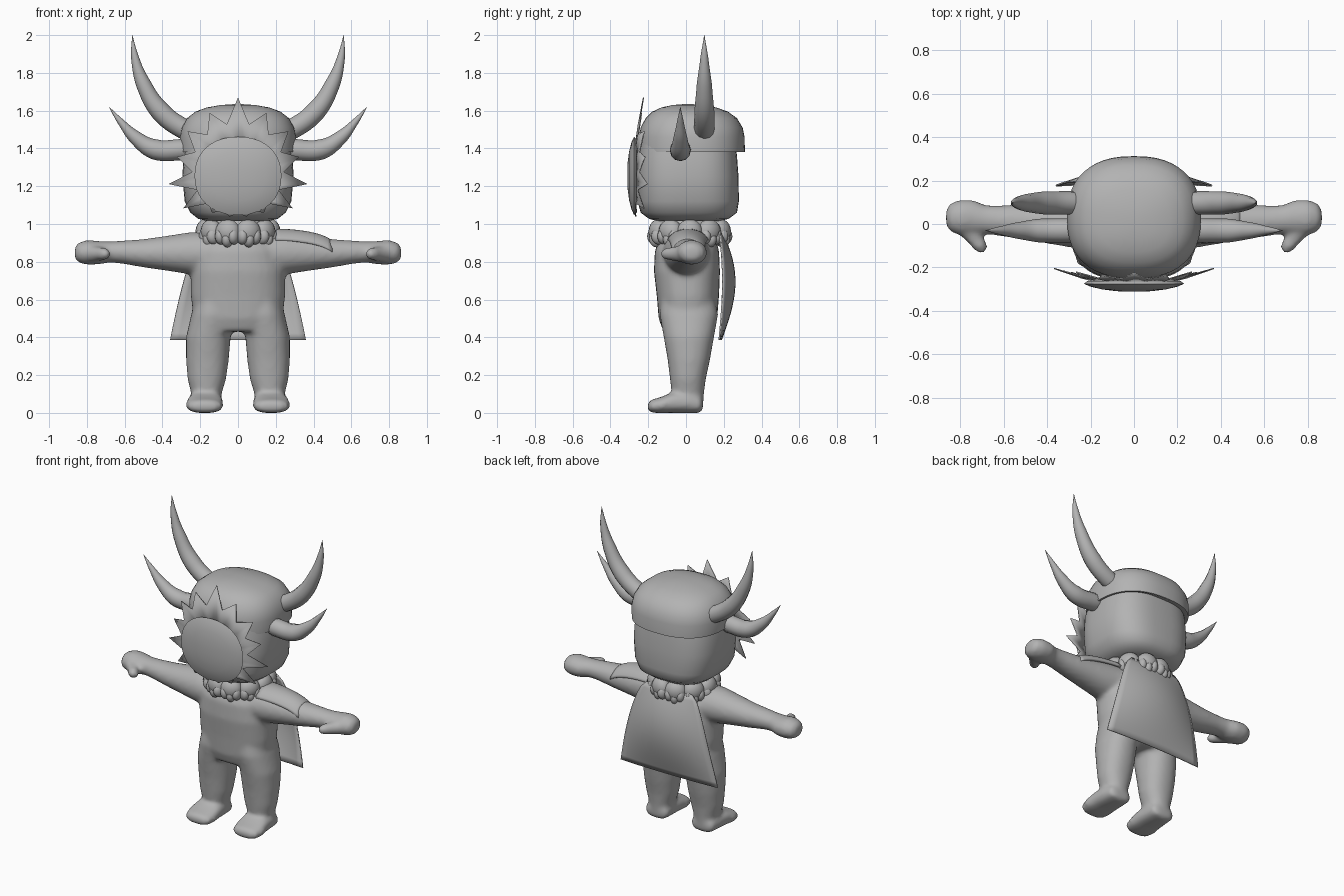
import bpy, bmesh, math
from mathutils import Vector, Matrix

if "Cube" in bpy.data.objects:
    bpy.data.objects.remove(bpy.data.objects["Cube"])

grey = bpy.data.materials.new("plain_grey")
grey.use_nodes = True
grey.diffuse_color = (0.45, 0.45, 0.45, 1)
grey.node_tree.nodes["Principled BSDF"].inputs["Base Color"].default_value = (0.45, 0.45, 0.45, 1)


def finish(bm, name, angle=40):
    """Turn a bmesh into a smooth-shaded object."""
    bmesh.ops.recalc_face_normals(bm, faces=bm.faces)
    mesh = bpy.data.meshes.new(name)
    bm.to_mesh(mesh)
    bm.free()
    obj = bpy.data.objects.new(name, mesh)
    bpy.context.collection.objects.link(obj)
    mesh.materials.append(grey)
    shade(obj, angle)
    return obj


def shade(obj, angle):
    bpy.ops.object.select_all(action='DESELECT')
    obj.select_set(True)
    bpy.context.view_layer.objects.active = obj
    bpy.ops.object.shade_smooth_by_angle(angle=math.radians(angle))


def loft(bm, rings, axis='z', n=32, power=2.0, flip=1):
    """Rings are (position, centre u, centre v, radius u, radius v) along an axis."""
    loops = []
    for p, u, v, ru, rv in rings:
        loop = []
        for i in range(n):
            a = math.tau * i / n
            c, s = math.cos(a), math.sin(a)
            cu = u + ru * math.copysign(abs(c) ** (2 / power), c)
            cv = v + rv * math.copysign(abs(s) ** (2 / power), s)
            x, y, z = {'z': (cu, cv, p), 'x': (p, cu, cv), 'y': (cu, p, cv)}[axis]
            loop.append(bm.verts.new((x * flip, y, z)))
        loops.append(loop)
    for a, b in zip(loops, loops[1:]):
        for i in range(n):
            j = (i + 1) % n
            bm.faces.new((a[i], a[j], b[j], b[i]))
    bm.faces.new(loops[0])
    bm.faces.new(loops[-1])


def ball(bm, centre, radii, turn=0):
    m = Matrix.Translation(centre) @ Matrix.Rotation(turn, 4, 'Z') @ Matrix.Diagonal((*radii, 1))
    bmesh.ops.create_uvsphere(bm, u_segments=16, v_segments=10, radius=1, matrix=m)


# Body: torso, legs, feet, arms and hands blended into one skin
bm = bmesh.new()
loft(bm, [(.43, 0, .01, .20, .13), (.5, 0, .01, .235, .155), (.62, 0, .01, .25, .165),
          (.75, 0, .005, .25, .175), (.86, 0, .005, .23, .17), (.94, 0, .01, .18, .14),
          (1.04, 0, .01, .12, .11)], power=2.4)
for s in (1, -1):
    loft(bm, [(.03, .17, .02, .08, .07), (.1, .167, .01, .08, .085), (.18, .165, .01, .102, .095),
              (.28, .162, .015, .113, .112), (.4, .157, .015, .118, .133),
              (.52, .13, .015, .118, .155), (.62, .12, .01, .10, .14)], power=2.2, flip=s)
    loft(bm, [(-.203, .175, .033, .05, .018), (-.185, .176, .035, .085, .034), (-.13, .177, .042, .1, .043),
              (-.07, .174, .055, .095, .055), (.02, .172, .055, .088, .056),
              (.075, .17, .045, .08, .045), (.09, .17, .045, .05, .03)], axis='y', power=2.5, flip=s)
    loft(bm, [(.12, 0, .845, .13, .115), (.25, 0, .845, .115, .112), (.38, .005, .845, .098, .092),
              (.5, .01, .845, .083, .075), (.62, .015, .851, .07, .06), (.68, .02, .852, .066, .056),
              (.74, .03, .848, .08, .062), (.8, .03, .85, .082, .066), (.845, .03, .848, .065, .052),
              (.864, .03, .848, .035, .03)], axis='x', flip=s)
    for x, y, r in ((.76, -.03, .045), (.735, -.06, .04), (.715, -.09, .036), (.703, -.105, .03)):
        ball(bm, (x * s, y, .842), (r, r, r))
body = finish(bm, "body")
remesh = body.modifiers.new("blend", 'REMESH')
remesh.mode = 'VOXEL'
remesh.voxel_size = .013
remesh.use_smooth_shade = True
soften = body.modifiers.new("soften", 'SMOOTH')
soften.factor = .5
soften.iterations = 8

# Head and the cap that overhangs it
bm = bmesh.new()
loft(bm, [(1.015, 0, .015, .16, .16), (1.027, 0, .015, .21, .21), (1.06, 0, .015, .252, .255),
          (1.12, 0, .012, .282, .268), (1.25, 0, .01, .295, .268), (1.36, 0, .008, .288, .262),
          (1.45, 0, .008, .27, .25)], n=48, power=2.8)
finish(bm, "head", 60)
bm = bmesh.new()
loft(bm, [(1.395, 0, .02, .275, .25), (1.38, 0, .03, .292, .272), (1.38, 0, .03, .305, .282),
          (1.46, 0, .03, .308, .28), (1.51, 0, .03, .297, .27), (1.56, 0, .028, .27, .242),
          (1.595, 0, .022, .225, .2), (1.617, 0, .015, .165, .145), (1.63, 0, .01, .09, .08),
          (1.634, 0, .01, .03, .03)], n=48, power=2.4)
finish(bm, "cap", 50)

# Domed face mask
bm = bmesh.new()
loft(bm, [(-.262, 0, 1.255, .215, .195), (-.275, 0, 1.255, .23, .207), (-.288, 0, 1.255, .2, .18),
          (-.301, 0, 1.255, .145, .13), (-.309, 0, 1.255, .08, .07),
          (-.311, 0, 1.255, .02, .02)], axis='y', n=40, power=2.2)
finish(bm, "face_mask", 50)

# Sunburst of spikes behind the mask, tips listed from top to chin
tips = [.42, .37, .36, .34, .37, .335, .235, .215]
bm = bmesh.new()
rim, core = [], []
for i in range(30):
    a = math.tau * i / 30
    k = min(i, 30 - i)
    r = tips[k // 2] if i % 2 == 0 else .195 + .09 * math.cos(a / 2) ** 2
    for radius, ring in ((r, rim), (.16, core)):
        x = radius * math.sin(a)
        y = -.272 + .2 * max(0, radius - .2) + .14 * max(0, abs(x) - .15)
        ring.append(bm.verts.new((x, y, 1.25 + radius * math.cos(a))))
for i in range(30):
    j = (i + 1) % 30
    bm.faces.new((rim[i], rim[j], core[j], core[i]))
burst = finish(bm, "mask_spikes", 20)
burst.modifiers.new("thickness", 'SOLIDIFY').thickness = .006


# Two pairs of tapering horns
def horn(name, points, y):
    curve = bpy.data.curves.new(name, 'CURVE')
    curve.dimensions = '3D'
    curve.bevel_depth = 1
    curve.bevel_resolution = 4
    curve.resolution_u = 6
    curve.use_fill_caps = True
    spline = curve.splines.new('BEZIER')
    spline.bezier_points.add(len(points) - 1)
    for p, (x, z, r) in zip(spline.bezier_points, points):
        p.co = (x, y, z)
        p.radius = r
        p.handle_left_type = p.handle_right_type = 'AUTO'
    obj = bpy.data.objects.new(name, curve)
    bpy.context.collection.objects.link(obj)
    curve.materials.append(grey)
    bpy.ops.object.select_all(action='DESELECT')
    obj.select_set(True)
    bpy.context.view_layer.objects.active = obj
    bpy.ops.object.convert(target='MESH')
    shade(bpy.context.object, 50)


upper = [(.2, 1.47, .05), (.29, 1.505, .054), (.41, 1.595, .053), (.5, 1.74, .04), (.545, 1.88, .021), (.56, 2, .001)]
lower = [(.22, 1.405, .05), (.31, 1.393, .056), (.44, 1.395, .054), (.54, 1.455, .037), (.62, 1.54, .018), (.683, 1.62, .001)]
for s, side in ((1, "left"), (-1, "right")):
    horn(side + "_upper_horn", [(x * s, z, r) for x, z, r in upper], .097)
    horn(side + "_lower_horn", [(x * s, z, r) for x, z, r in lower], -.03)

# Ruff of lobed tufts around the neck
for i in range(10):
    a = math.tau * (i + .5) / 10
    bm = bmesh.new()
    out, along = Vector((math.sin(a), -math.cos(a), 0)), Vector((math.cos(a), math.sin(a), 0))
    base = Vector((0, .02, .96)) + out * .175
    ball(bm, base, (.068, .05, .065), a)
    for t, drop in ((-.036, .025), (0, .04), (.036, .025)):
        ball(bm, base + along * t + out * .008 - Vector((0, 0, drop)), (.03, .042, .044), a)
    finish(bm, "ruff_tuft_%d" % (i + 1))


def sheet(name, nu, nv, place, thickness):
    """Thin curved grid, u and v running from 0 to 1."""
    bm = bmesh.new()
    grid = [[bm.verts.new(place(i / nu, j / nv)) for i in range(nu + 1)] for j in range(nv + 1)]
    for j in range(nv):
        for i in range(nu):
            bm.faces.new((grid[j][i], grid[j][i + 1], grid[j + 1][i + 1], grid[j + 1][i]))
    obj = finish(bm, name)
    obj.modifiers.new("thickness", 'SOLIDIFY').thickness = thickness


# Cape hanging from the ruff down the back
def cape_point(u, v):
    t = 2 * u - 1
    z = .96 - .575 * v
    half = .17 + .19 * v ** .6
    y = .18 + .072 * math.sin(math.pi * min(1, v) ** .9) * (1 - .75 * t * t) + .01 * (1 - t * t)
    return (half * t, y, z)


# Curved guard over the left upper arm
def guard_point(u, v):
    a = math.pi * (.1 + .8 * u)
    x = .2 + .3 * v
    top = .975 - .045 * v ** 2 - .018 * v ** 8
    return (x, .01 + (.115 - .025 * v) * math.cos(a), top - .085 * (1 - math.sin(a)))


sheet("cape", 16, 16, cape_point, .008)
sheet("left_arm_guard", 14, 12, guard_point, .015)
